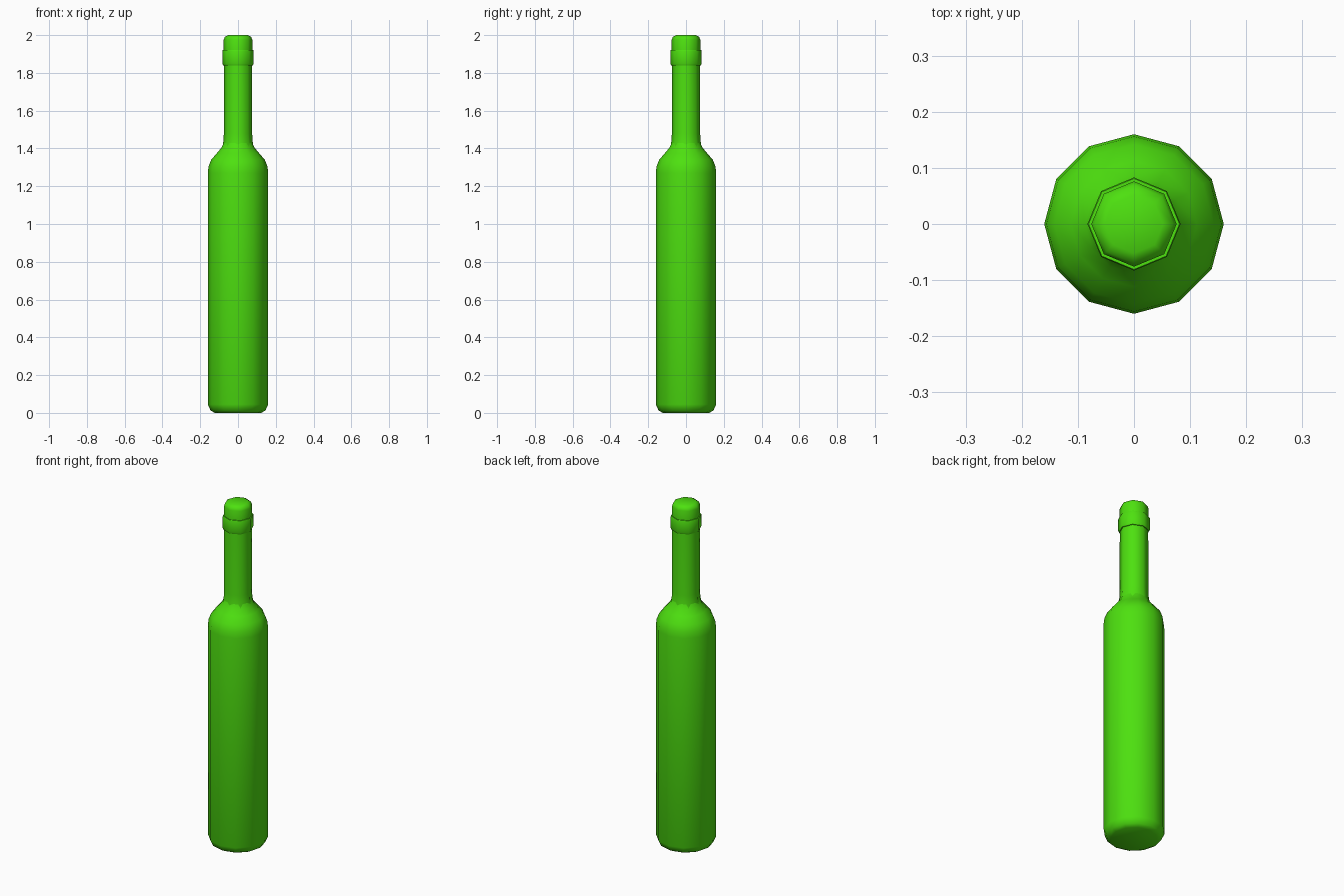
import bpy, bmesh, math

if "Cube" in bpy.data.objects:
    bpy.data.objects.remove(bpy.data.objects["Cube"])

green = bpy.data.materials.new("bottle_green")
green.diffuse_color = (0.075, 0.75, 0.005, 1.0)
green.use_nodes = True
green.node_tree.nodes["Principled BSDF"].inputs["Base Color"].default_value = green.diffuse_color


def lathe(name, profile, sides, cap_bottom=True, cap_top=True, smooth=35):
    """Revolve a (radius, height) profile around z with the given side count."""
    bm = bmesh.new()
    rings = []
    for r, z in profile:
        rings.append([bm.verts.new((r * math.cos(2 * math.pi * i / sides),
                                    r * math.sin(2 * math.pi * i / sides), z))
                      for i in range(sides)])
    for low, high in zip(rings, rings[1:]):
        for i in range(sides):
            j = (i + 1) % sides
            bm.faces.new((low[i], low[j], high[j], high[i]))
    if cap_bottom:
        bm.faces.new(rings[0][::-1])
    if cap_top:
        bm.faces.new(rings[-1])
    mesh = bpy.data.meshes.new(name)
    bm.to_mesh(mesh)
    bm.free()
    mesh.materials.append(green)
    obj = bpy.data.objects.new(name, mesh)
    bpy.context.collection.objects.link(obj)
    bpy.ops.object.select_all(action='DESELECT')
    obj.select_set(True)
    bpy.context.view_layer.objects.active = obj
    bpy.ops.object.shade_smooth_by_angle(angle=math.radians(smooth))
    return obj


# Body: rounded base, straight twelve-sided wall, sloping shoulder
lathe("body", [(0.122, 0.0), (0.145, 0.012), (0.16, 0.045), (0.16, 1.27),
               (0.156, 1.305), (0.142, 1.34), (0.112, 1.375),
               (0.087, 1.405), (0.076, 1.43)], 12, cap_top=False, smooth=60)

# Neck: eight-sided tube rising out of the shoulder
lathe("neck", [(0.082, 1.41), (0.077, 1.44), (0.075, 1.48), (0.074, 1.845)],
      8, cap_bottom=False, cap_top=False, smooth=60)

# Lip collar around the mouth
lathe("lip_collar", [(0.079, 1.84), (0.083, 1.85), (0.083, 1.915), (0.081, 1.92)],
      8, smooth=60)

# Stopper with a rounded top edge
lathe("stopper", [(0.076, 1.915), (0.076, 1.975), (0.070, 1.99), (0.052, 2.0)],
      8, cap_bottom=False, smooth=75)
